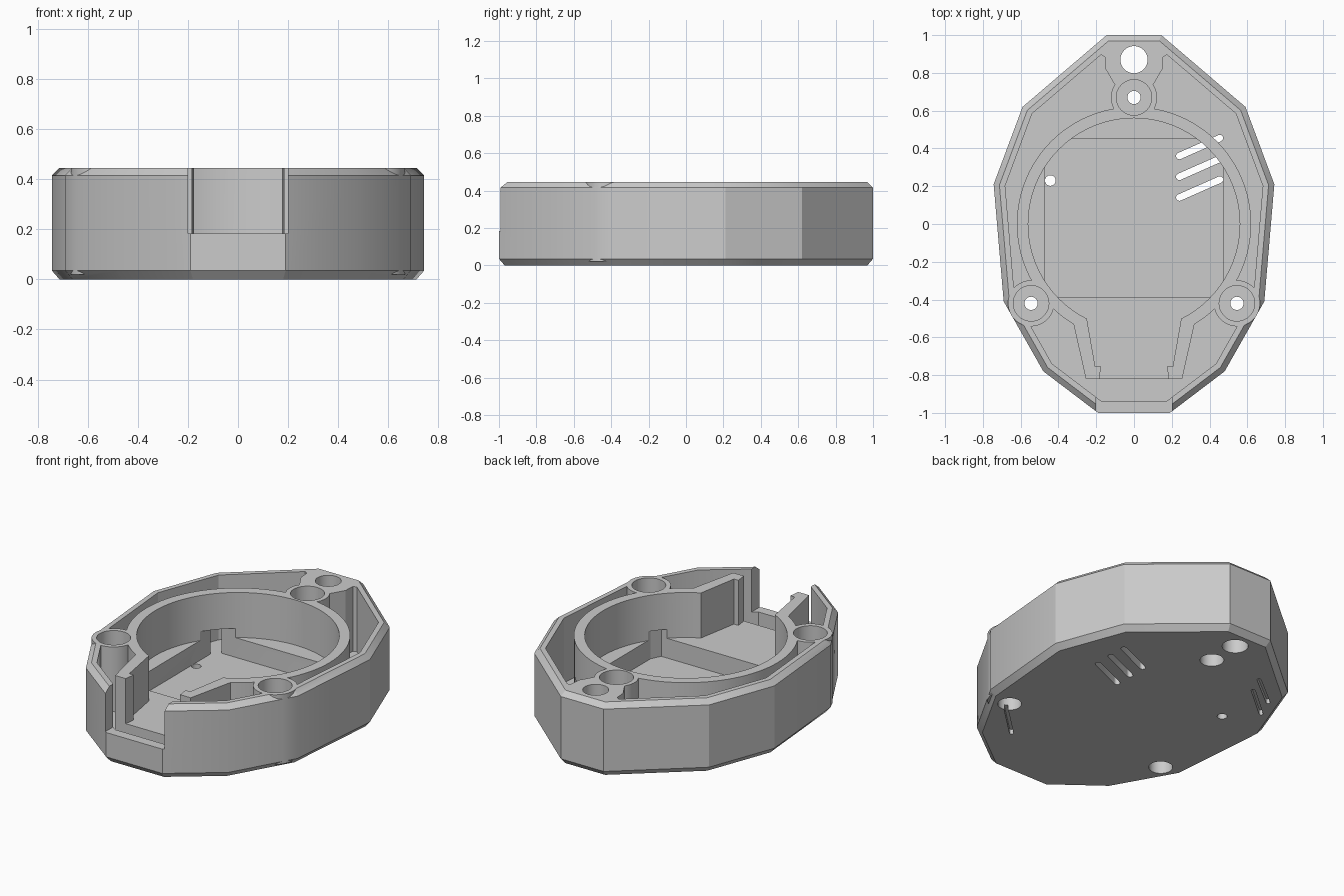
import bpy, bmesh, math
from mathutils import Vector

if "Cube" in bpy.data.objects:
    bpy.data.objects.remove(bpy.data.objects["Cube"])

grey = bpy.data.materials.new("plain grey")
grey.diffuse_color = (0.6, 0.6, 0.6, 1)
grey.use_nodes = True
grey.node_tree.nodes["Principled BSDF"].inputs["Base Color"].default_value = grey.diffuse_color

H = 0.445       # case height
FLOOR = 0.05    # floor thickness
LEDGE = 0.17    # raised floor inside the ring


def mirrored(half):
    """Close a right-hand half outline (listed from back to front) across x = 0."""
    return half + [(-x, y) for x, y in reversed(half)]


def inset(pts, d):
    """Move every edge of a convex clockwise outline inwards by d."""
    out, n = [], len(pts)
    for i in range(n):
        p = Vector(pts[i])
        e1 = (p - Vector(pts[i - 1])).normalized()
        e2 = (Vector(pts[(i + 1) % n]) - p).normalized()
        n1, n2 = Vector((e1.y, -e1.x)), Vector((e2.y, -e2.x))
        out.append(tuple(p + (n1 + n2) * (d / (1 + n1.dot(n2)))))
    return out


def circle(x, y, r, n=48):
    return [(x + r * math.cos(2 * math.pi * i / n), y + r * math.sin(2 * math.pi * i / n))
            for i in range(n)]


def slot(a, b, w, n=8):
    """Rounded slot outline from a to b."""
    ang = math.atan2(b[1] - a[1], b[0] - a[0])
    pts = []
    for c, start in ((b, ang - math.pi / 2), (a, ang + math.pi / 2)):
        for i in range(n + 1):
            t = start + math.pi * i / n
            pts.append((c[0] + w / 2 * math.cos(t), c[1] + w / 2 * math.sin(t)))
    return pts


def loft(name, layers):
    """Solid through stacked outlines: [(points, z), ...]."""
    bm = bmesh.new()
    rings = [[bm.verts.new((x, y, z)) for x, y in pts] for pts, z in layers]
    n = len(rings[0])
    bm.faces.new(rings[0])
    bm.faces.new(rings[-1])
    for lo, hi in zip(rings, rings[1:]):
        for i in range(n):
            j = (i + 1) % n
            bm.faces.new((lo[i], lo[j], hi[j], hi[i]))
    bmesh.ops.recalc_face_normals(bm, faces=bm.faces)
    me = bpy.data.meshes.new(name)
    bm.to_mesh(me)
    bm.free()
    me.materials.append(grey)
    ob = bpy.data.objects.new(name, me)
    bpy.context.collection.objects.link(ob)
    return ob


def combine(op, pts, z0, z1):
    """Add or remove a straight prism on the case."""
    tool = loft("tool", [(pts, z0), (pts, z1)])
    mod = case.modifiers.new("combine", 'BOOLEAN')
    mod.operation, mod.solver, mod.object = op, 'EXACT', tool
    bpy.context.view_layer.objects.active = case
    bpy.ops.object.modifier_apply(modifier=mod.name)
    bpy.data.objects.remove(tool)


def add(pts, z0=0.02, z1=H):
    combine('UNION', pts, z0, z1)


def cut(pts, z0, z1=0.6):
    combine('DIFFERENCE', pts, z0, z1)


# Chamfered outer body with hollow inside
outline = mirrored([(0.145, 1.0), (0.59, 0.62), (0.743, 0.21),
                    (0.69, -0.41), (0.48, -0.78), (0.19, -1.0)])
rim = inset(outline, 0.03)
case = loft("case", [(rim, 0), (outline, 0.035), (outline, H - 0.03), (rim, H)])
cut(inset(outline, 0.06), FLOOR)

# Ring wall, channel block, and solid around the hanging hole
add(circle(0, 0, 0.62, 96))
add(mirrored([(0.44, -0.40), (0.41, -0.46), (0.32, -0.53), (0.255, -0.82)]))
add(mirrored([(0.14, 0.965), (0.20, 0.91), (0.155, 0.885), (0.15, 0.82),
              (0.115, 0.76), (0.08, 0.70)]))

# Screw bosses
bosses = [(0, 0.67), (-0.545, -0.42), (0.545, -0.42)]
for x, y in bosses:
    add(circle(x, y, 0.122))

# Round chamber, channel with end hooks, and front opening
cut(circle(0, 0, 0.56, 96), LEDGE)
cut(mirrored([(0.25, -0.48), (0.25, -0.50), (0.205, -0.755),
              (0.175, -0.755), (0.185, -0.83)]), LEDGE)
cut(mirrored([(0.2, -0.825), (0.2, -1.1)]), 0.183)

# Rectangular pocket, whose corners run a little under the ring
cut(mirrored([(0.47, 0.45), (0.47, -0.33), (0.44, -0.39)]), FLOOR, 0.225)

# Screw bores: wide from above, narrow through, medium from below
for x, y in bosses:
    cut(circle(x, y, 0.094), 0.17)
    cut(circle(x, y, 0.035, 24), -0.1)
    cut(circle(x, y, 0.066, 32), -0.1, 0.11)

# Hanging hole and small floor hole
cut(circle(0, 0.87, 0.072), -0.1)
cut(circle(-0.443, 0.23, 0.028, 24), -0.1, 0.1)

# Vent slots through the floor
for y in (0.14, 0.25, 0.36):
    cut(slot((0.24, y), (0.455, y + 0.095), 0.035), -0.1, 0.1)

# Blind slots in the underside
for a, b in (((0.52, -0.48), (0.33, -0.66)), ((-0.39, 0.56), (-0.59, 0.39)),
             ((-0.34, 0.67), (-0.54, 0.51))):
    cut(slot(a, b, 0.022), -0.1, 0.03)

# Smooth the curved walls and keep crisp edges
bpy.ops.object.select_all(action='DESELECT')
case.select_set(True)
bpy.context.view_layer.objects.active = case
bpy.ops.object.shade_smooth_by_angle(angle=math.radians(25))
